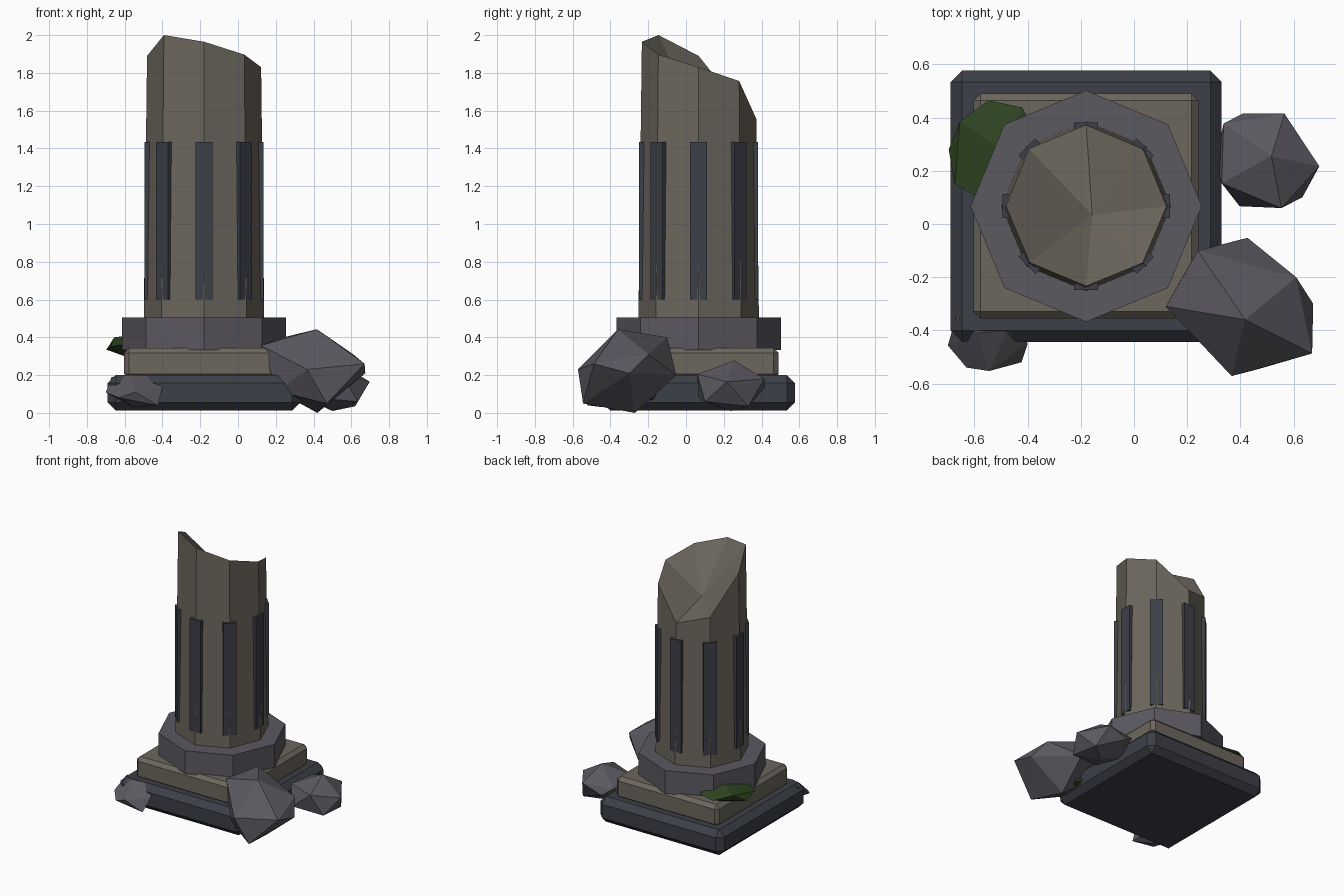
import bpy, bmesh
from math import cos, sin, pi
from mathutils import Matrix

if "Cube" in bpy.data.objects:
    bpy.data.objects.remove(bpy.data.objects["Cube"])

CX, CY = -0.18, 0.067   # column axis


def material(name, rgb):
    m = bpy.data.materials.new(name)
    m.diffuse_color = (*rgb, 1)
    m.use_nodes = True
    m.node_tree.nodes["Principled BSDF"].inputs["Base Color"].default_value = m.diffuse_color
    return m


SAND = material("warm_stone", (0.15, 0.135, 0.11))
DARK = material("dark_stone", (0.045, 0.05, 0.063))
GREY = material("grey_stone", (0.105, 0.1, 0.118))
MOSS = material("moss_green", (0.028, 0.06, 0.016))


def finish(bm, name, mat):
    bmesh.ops.recalc_face_normals(bm, faces=bm.faces)
    me = bpy.data.meshes.new(name)
    bm.to_mesh(me)
    bm.free()
    me.materials.append(mat)
    ob = bpy.data.objects.new(name, me)
    bpy.context.collection.objects.link(ob)
    return ob


def slab(name, half, z0, z1, bevel, mat):
    bm = bmesh.new()
    bmesh.ops.create_cube(bm, size=1, matrix=Matrix.Translation((CX, CY, (z0 + z1) / 2))
                          @ Matrix.Diagonal((2 * half, 2 * half, z1 - z0, 1)))
    ob = finish(bm, name, mat)
    mod = ob.modifiers.new("chamfer", "BEVEL")
    mod.width, mod.segments = bevel, 1


def hull(name, points, mat):
    bm = bmesh.new()
    for p in points:
        bm.verts.new(p)
    res = bmesh.ops.convex_hull(bm, input=bm.verts[:])
    loose = {v for v in res["geom_interior"] if isinstance(v, bmesh.types.BMVert)}
    bmesh.ops.delete(bm, geom=list(loose), context="VERTS")
    finish(bm, name, mat)


# Stepped base
slab("plinth", 0.51, 0.012, 0.2, 0.043, DARK)
slab("upper_step", 0.423, 0.18, 0.343, 0.026, SAND)

# Octagonal collar
bm = bmesh.new()
bmesh.ops.create_cone(bm, cap_ends=True, segments=8, radius1=0.435, radius2=0.435, depth=0.172,
                      matrix=Matrix.Translation((CX, CY, 0.419)))
finish(bm, "collar", GREY)


# Tapered eight-sided shaft with a broken, hollowed top
def shaft_point(k, z):
    r = 0.319 - 0.0125 * (z - 0.5)
    return (CX + r * cos(k * pi / 4), CY + r * sin(k * pi / 4), z)


break_heights = (1.83, 1.757, 1.555, 1.62, 1.89, 2.0, 1.965, 1.897)
bm = bmesh.new()
low = [bm.verts.new(shaft_point(k, 0.4)) for k in range(8)]
top = [bm.verts.new(shaft_point(k, z)) for k, z in enumerate(break_heights)]
dip = bm.verts.new((-0.157, 0.034, 1.625))
bm.faces.new(low)
for k in range(8):
    n = (k + 1) % 8
    bm.faces.new((low[k], low[n], top[n], top[k]))
    bm.faces.new((top[k], top[n], dip))
finish(bm, "broken_shaft", SAND)

# Dark strips over the shaft corners
for k in range(8):
    bm = bmesh.new()
    bmesh.ops.create_cube(bm, size=1, matrix=Matrix.Translation((CX, CY, 0))
                          @ Matrix.Rotation(k * pi / 4, 4, "Z")
                          @ Matrix.Translation((0.294, 0, 1.017))
                          @ Matrix.Diagonal((0.042, 0.09, 0.835, 1)))
    finish(bm, f"strip_{k + 1}", DARK)

# Fallen rocks: top, upper ring, lower ring, bottom
hull("large_rock", [(0.418, -0.36, 0.443),
                    (0.12, -0.31, 0.357), (0.24, -0.1, 0.4), (0.61, -0.2, 0.31),
                    (0.67, -0.487, 0.26), (0.367, -0.572, 0.23),
                    (0.427, -0.052, 0.2), (0.674, -0.3, 0.21), (0.47, -0.545, 0.05),
                    (0.21, -0.4, 0.115), (0.18, -0.2, 0.16), (0.42, -0.27, 0)], GREY)
hull("right_rock", [(0.517, 0.255, 0.278),
                    (0.337, 0.378, 0.18), (0.566, 0.415, 0.18), (0.697, 0.217, 0.165),
                    (0.554, 0.06, 0.205), (0.33, 0.153, 0.2),
                    (0.408, 0.415, 0.13), (0.633, 0.1, 0.06), (0.397, 0.067, 0.08),
                    (0.305, 0.23, 0.1), (0.62, 0.33, 0.035), (0.5, 0.24, 0.01)], GREY)
hull("small_rock", [(-0.588, -0.41, 0.2), (-0.67, -0.35, 0.19), (-0.475, -0.4, 0.197),
                    (-0.7, -0.457, 0.108), (-0.63, -0.54, 0.08), (-0.545, -0.553, 0.11),
                    (-0.423, -0.52, 0.04), (-0.4, -0.45, 0.135),
                    (-0.55, -0.44, 0.03), (-0.5, -0.28, 0.1)], GREY)

# Moss clumps
hull("moss_on_step", [(-0.5, 0.28, 0.42), (-0.655, 0.386, 0.4), (-0.547, 0.465, 0.365),
                      (-0.42, 0.438, 0.37), (-0.697, 0.28, 0.335), (-0.674, 0.15, 0.35),
                      (-0.595, 0.105, 0.365), (-0.6, 0.27, 0.3), (-0.33, 0.25, 0.36)], MOSS)
bm = bmesh.new()
bmesh.ops.create_icosphere(bm, subdivisions=1, radius=1,
                           matrix=Matrix.Translation((0.29, -0.22, 0.09))
                           @ Matrix.Diagonal((0.1, 0.08, 0.035, 1)))
finish(bm, "moss_by_plinth", MOSS)
